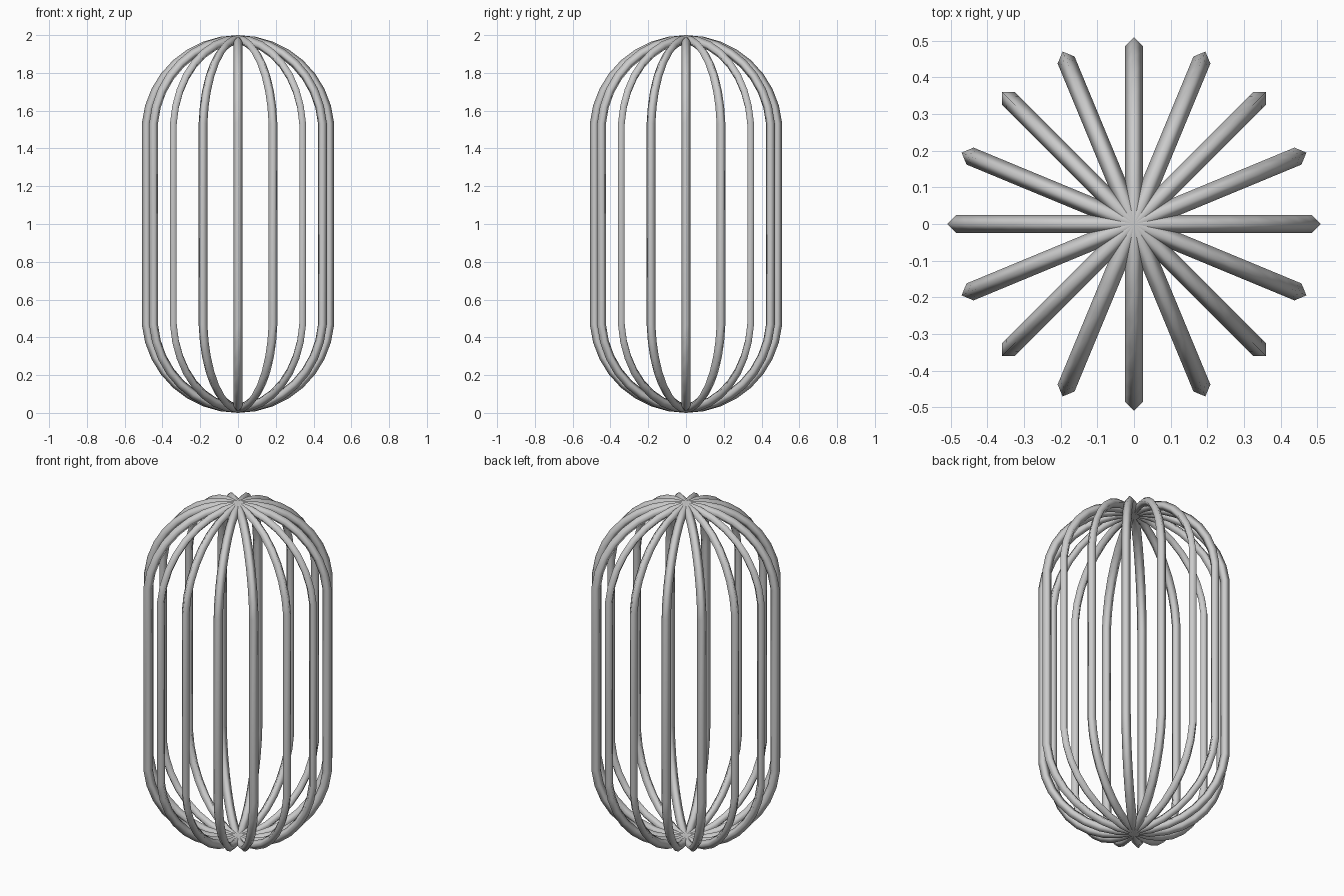
import bpy, bmesh
from math import sin, cos, pi, radians
from mathutils import Vector, Matrix

if "Cube" in bpy.data.objects:
    bpy.data.objects.remove(bpy.data.objects["Cube"])

R = 0.025        # bar half-thickness (diamond section)
RAD = 0.484      # centreline radius of the cage
TOP = 0.975      # half height of centreline
START = radians(5)   # arc starts slightly above the tangent point
SEG = 8

# quarter profile of one hoop: straight side, then rounded cap (about mid height)
arc_r = RAD / cos(START)
quarter = []
for i in range(SEG + 1):
    a = START + (pi / 2 - START) * i / SEG
    quarter.append((arc_r * cos(a), TOP - arc_r + arc_r * sin(a)))

# closed loop of centreline points, counter-clockwise
top_half = quarter + [(-x, z) for x, z in quarter[-2::-1]]
loop = top_half + [(-x, -z) for x, z in top_half]


def hoop(name, angle):
    """Closed hoop with a diamond-shaped section, turned about z."""
    bm = bmesh.new()
    n = len(loop)
    rings = []
    for i in range(n):
        p = Vector(loop[i])
        d1 = (p - Vector(loop[i - 1])).normalized()
        d2 = (Vector(loop[(i + 1) % n]) - p).normalized()
        t = (d1 + d2).normalized()
        out = Vector((t.y, 0, -t.x)) * R
        c = Vector((p.x, 0, p.y + 1))
        side = Vector((0, R, 0))
        rings.append([bm.verts.new(c + o) for o in (out, side, -out, -side)])
    for i in range(n):
        a, b = rings[i], rings[(i + 1) % n]
        for k in range(4):
            m = (k + 1) % 4
            bm.faces.new((a[k], a[m], b[m], b[k])).smooth = True
    bmesh.ops.transform(bm, matrix=Matrix.Rotation(angle, 4, 'Z'), verts=bm.verts)
    bmesh.ops.recalc_face_normals(bm, faces=bm.faces)
    me = bpy.data.meshes.new(name)
    bm.to_mesh(me)
    bm.free()
    ob = bpy.data.objects.new(name, me)
    bpy.context.collection.objects.link(ob)


# eight hoops make sixteen bars
for i in range(8):
    hoop(f"cage_hoop_{i + 1}", i * pi / 8)
